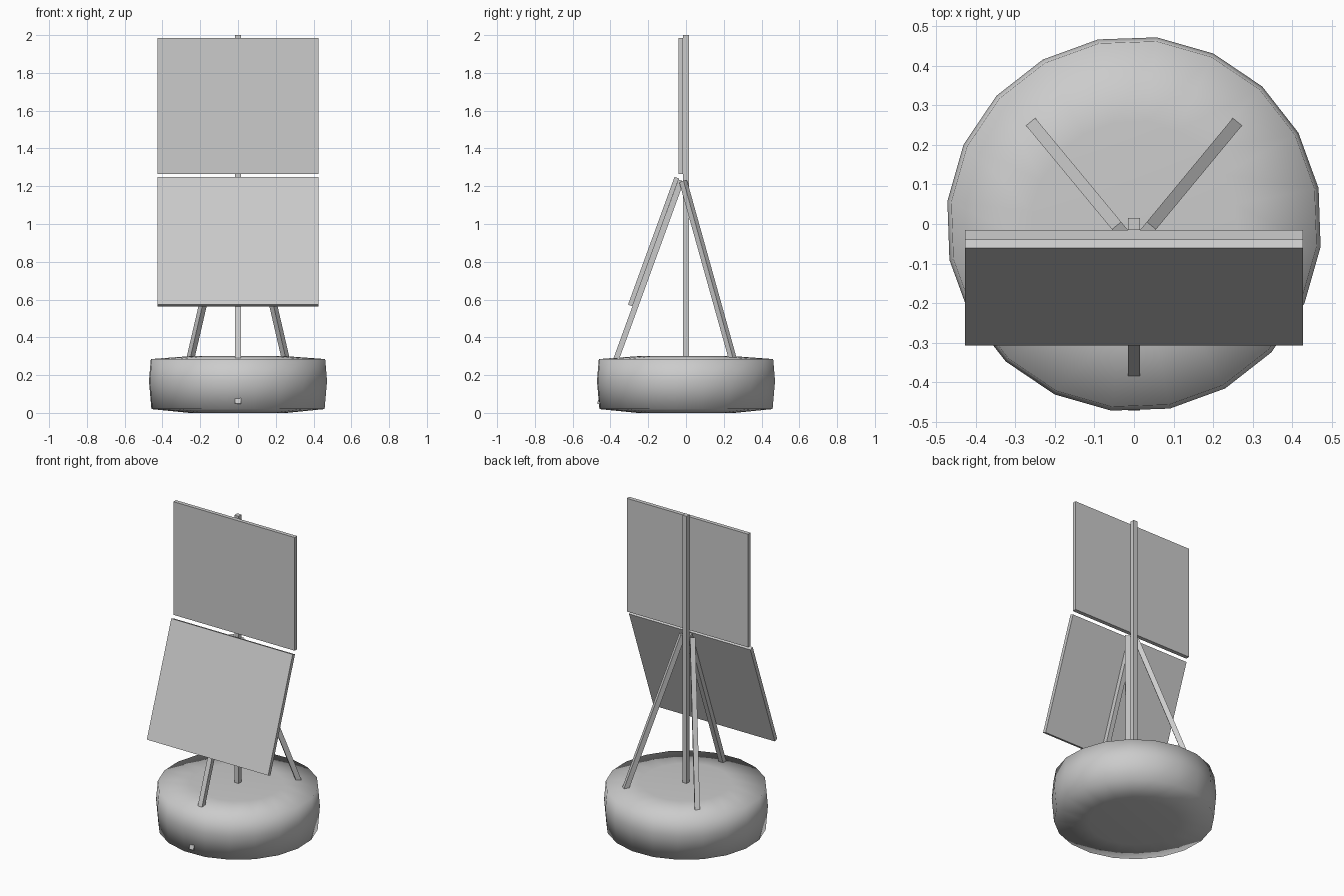
import bpy, bmesh, math
from mathutils import Vector, Matrix

if "Cube" in bpy.data.objects:
    bpy.data.objects.remove(bpy.data.objects["Cube"], do_unlink=True)

grey = bpy.data.materials.new("plain_grey")
grey.use_nodes = True
grey.diffuse_color = (0.6, 0.6, 0.6, 1)
grey.node_tree.nodes["Principled BSDF"].inputs["Base Color"].default_value = (0.6, 0.6, 0.6, 1)


def add_object(name, bm):
    bmesh.ops.recalc_face_normals(bm, faces=bm.faces)
    mesh = bpy.data.meshes.new(name)
    bm.to_mesh(mesh)
    bm.free()
    mesh.materials.append(grey)
    obj = bpy.data.objects.new(name, mesh)
    bpy.context.collection.objects.link(obj)
    return obj


def box(name, size, center, tilt=0):
    bm = bmesh.new()
    matrix = (Matrix.Translation(center) @ Matrix.Rotation(tilt, 4, 'X')
              @ Matrix.Diagonal((*size, 1)))
    bmesh.ops.create_cube(bm, size=1, matrix=matrix)
    return add_object(name, bm)


def bar(name, start, end, width=0.03):
    """Square bar between two points, one side kept level."""
    start, end = Vector(start), Vector(end)
    axis = end - start
    side = Vector((-axis.y, axis.x, 0)).normalized()
    up = axis.normalized()
    turn = Matrix((side, up.cross(side), up)).transposed().to_4x4()
    bm = bmesh.new()
    matrix = (Matrix.Translation((start + end) / 2) @ turn
              @ Matrix.Diagonal((width, width, axis.length, 1)))
    bmesh.ops.create_cube(bm, size=1, matrix=matrix)
    return add_object(name, bm)


# Round float: faceted, softly shaded drum with shallow conical rims
SIDES = 20
profile = [(0.26, 0.0), (0.462, 0.02), (0.475, 0.17), (0.465, 0.285), (0.26, 0.30)]
bm = bmesh.new()
rings = []
for radius, z in profile:
    angles = [math.radians(11) + math.tau * i / SIDES for i in range(SIDES)]
    rings.append([bm.verts.new((radius * math.cos(a), radius * math.sin(a), z))
                  for a in angles])
for low, high in zip(rings, rings[1:]):
    for i in range(SIDES):
        j = (i + 1) % SIDES
        bm.faces.new((low[i], low[j], high[j], high[i]))
bm.faces.new(rings[0])
bm.faces.new(rings[-1])
for face in bm.faces:
    face.smooth = True
add_object("float", bm)

# Mast and its three braces
box("mast", (0.03, 0.03, 1.9), (0, 0, 1.05))
bar("front_leg", (0, -0.457, 0.045), (0, -0.025, 1.23))
for name, s in (("left_rear_leg", 1), ("right_rear_leg", -1)):
    bar(name, (s * 0.30, 0.305, 0.08), (s * 0.035, -0.015, 1.225))

# Two flat panels, the lower one leaning on the front leg
panel = (0.854, 0.025, 0.72)
box("upper_panel", panel, (0, -0.0275, 1.625))
box("lower_panel", panel, (0, -0.172, 0.907), math.radians(-20))
